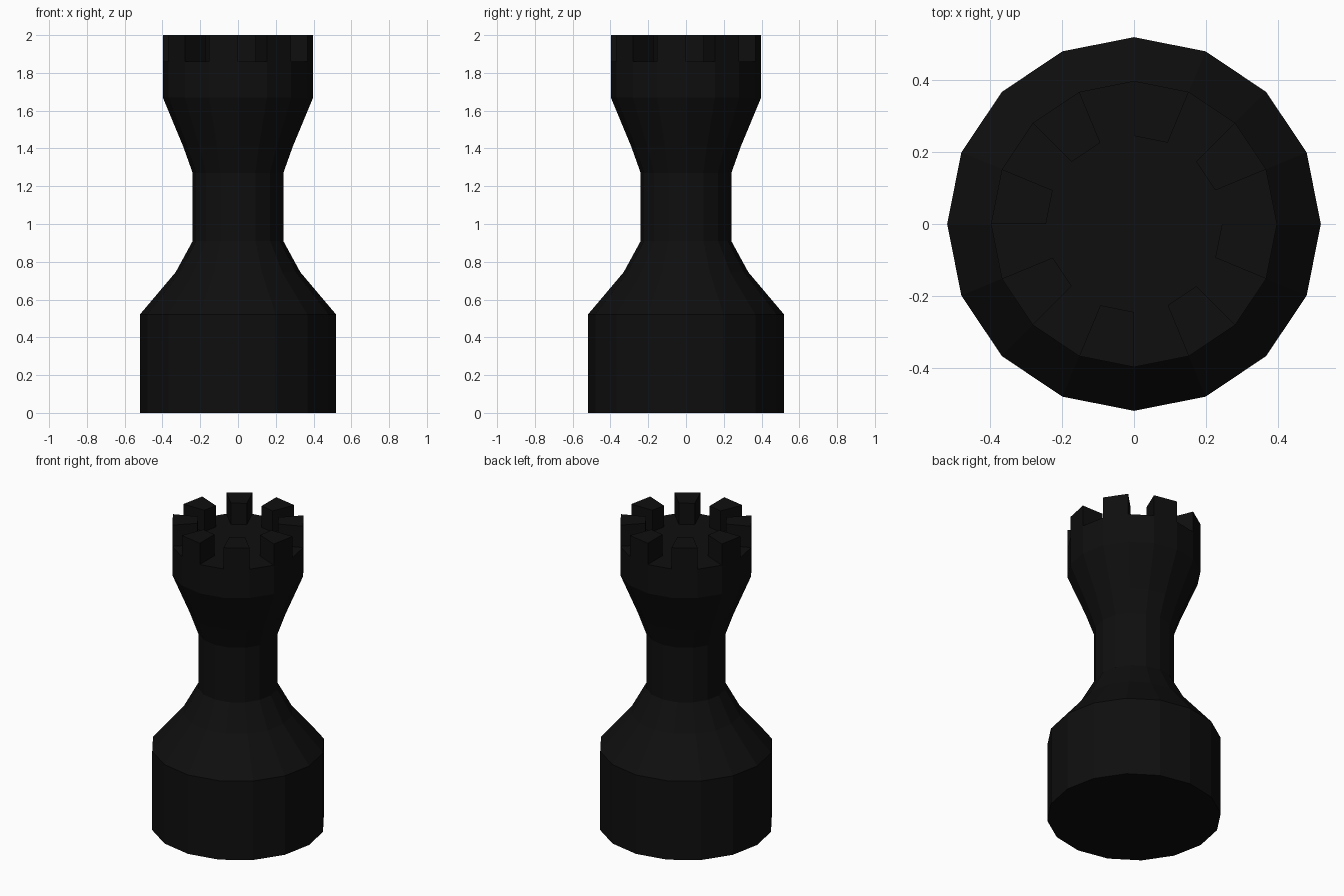
import bpy, bmesh, math
from mathutils import Vector

cube = bpy.data.objects.get("Cube")
if cube:
    bpy.data.objects.remove(cube, do_unlink=True)

SIDES = 16
TOP = 2.0
FLOOR = 1.86

# One flat near-black colour
black = bpy.data.materials.new("black")
black.use_nodes = True
colour = (0.0045, 0.0045, 0.0045, 1)
black.diffuse_color = colour
black.node_tree.nodes["Principled BSDF"].inputs["Base Color"].default_value = colour


def ring(bm, radius, z):
    """A ring of vertices with a corner on the x axis."""
    step = math.tau / SIDES
    return [bm.verts.new((radius * math.cos(i * step), radius * math.sin(i * step), z))
            for i in range(SIDES)]


def bridge(bm, low, high):
    """Join two rings with one quad per side."""
    return [bm.faces.new((low[i], low[(i + 1) % SIDES], high[(i + 1) % SIDES], high[i]))
            for i in range(SIDES)]


# Turned body: foot, shoulder, neck, flared head, rim and inner floor edge
profile = [(0.52, 0), (0.52, 0.52), (0.33, 0.745), (0.24, 0.91), (0.24, 1.27),
           (0.29, 1.41), (0.398, 1.67), (0.398, FLOOR), (0.245, FLOOR)]
bm = bmesh.new()
rings = [ring(bm, r, z) for r, z in profile]
for low, high in zip(rings, rings[1:]):
    rim = bridge(bm, low, high)
bm.faces.new(reversed(rings[0]))
bm.faces.new(rings[-1])

# Battlements: raise every other rim face
raised = bmesh.ops.extrude_discrete_faces(bm, faces=rim[1::2])["faces"]
for face in raised:
    bmesh.ops.translate(bm, verts=face.verts, vec=Vector((0, 0, TOP - FLOOR)))
bmesh.ops.remove_doubles(bm, verts=bm.verts, dist=0.0001)
bmesh.ops.recalc_face_normals(bm, faces=bm.faces)

mesh = bpy.data.meshes.new("castle_piece")
bm.to_mesh(mesh)
bm.free()
mesh.materials.append(black)
piece = bpy.data.objects.new("castle_piece", mesh)
bpy.context.collection.objects.link(piece)
